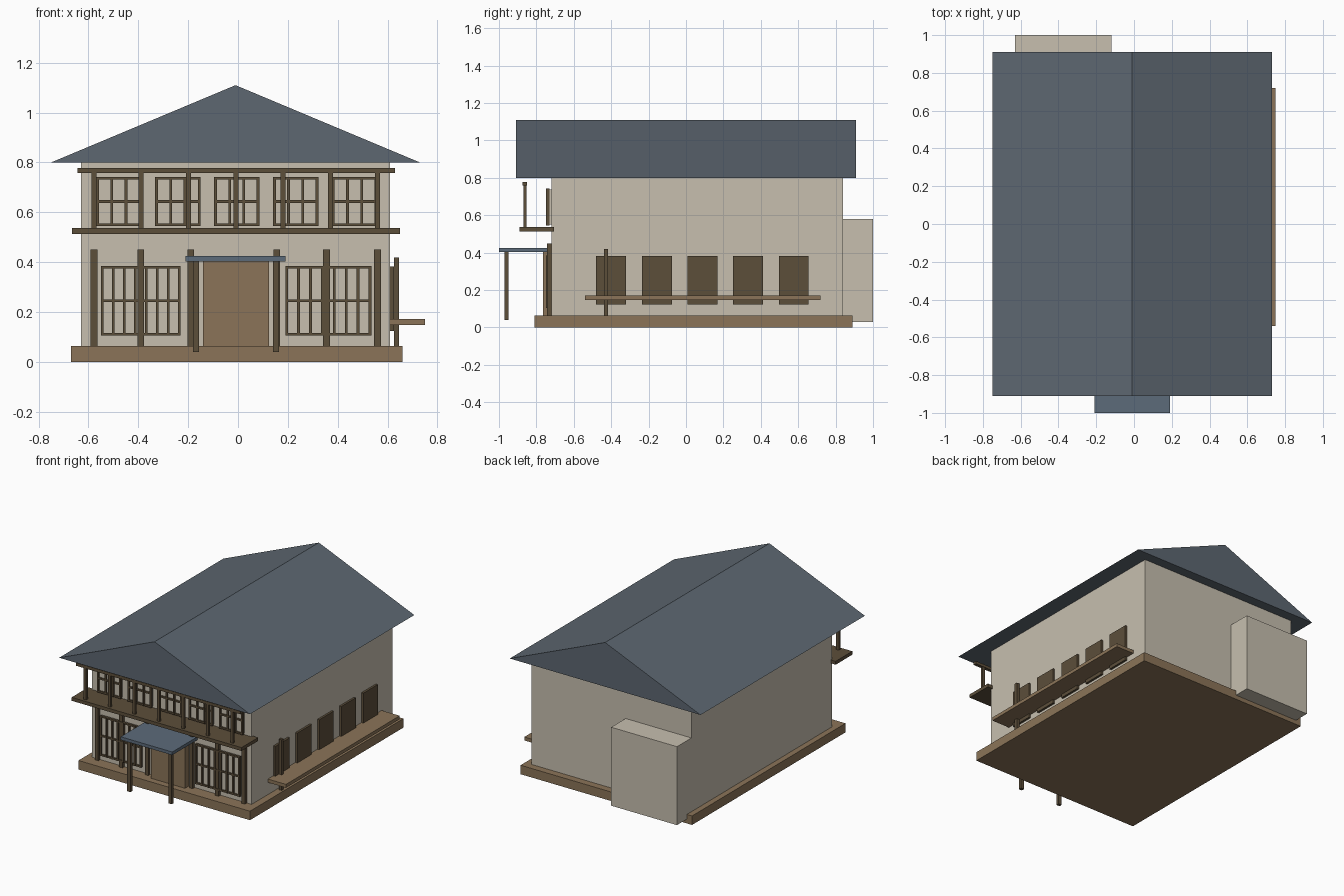
import bpy

if "Cube" in bpy.data.objects:
    bpy.data.objects.remove(bpy.data.objects["Cube"])


def material(name, rgb):
    # sRGB 0-255 to linear
    lin = [((c / 255 + 0.055) / 1.055) ** 2.4 for c in rgb]
    m = bpy.data.materials.new(name)
    m.diffuse_color = (*lin, 1)
    m.use_nodes = True
    m.node_tree.nodes["Principled BSDF"].inputs["Base Color"].default_value = m.diffuse_color
    return m


PLASTER = material("cream plaster", (199, 191, 175))
SLATE = material("slate roof", (93, 103, 113))
CANOPY = material("blue slate", (92, 107, 122))
WOOD = material("light wood", (139, 116, 88))
DARK = material("dark timber", (92, 78, 58))


def mesh_object(name, verts, faces, mat):
    me = bpy.data.meshes.new(name)
    me.from_pydata(verts, [], faces)
    me.materials.append(mat)
    ob = bpy.data.objects.new(name, me)
    bpy.context.collection.objects.link(ob)
    return ob


def boxes(name, mat, spans):
    """One object from boxes given as ((x0, x1), (y0, y1), (z0, z1))."""
    verts, faces = [], []
    for xs, ys, zs in spans:
        n = len(verts)
        verts += [(x, y, z) for z in zs for x, y in
                  ((xs[0], ys[0]), (xs[1], ys[0]), (xs[1], ys[1]), (xs[0], ys[1]))]
        faces += [[n + 3, n + 2, n + 1, n], [n + 4, n + 5, n + 6, n + 7]]
        faces += [[n + i, n + (i + 1) % 4, n + (i + 1) % 4 + 4, n + i + 4] for i in range(4)]
    return boxes_finish(name, verts, faces, mat)


def boxes_finish(name, verts, faces, mat):
    return mesh_object(name, verts, faces, mat)


def around(c, w):
    return (c - w / 2, c + w / 2)


def window(name, x0, x1, z0, z1, columns):
    """Pane on the front wall with a timber frame, uprights and a middle bar."""
    boxes(name + "_pane", PLASTER, [((x0 + .005, x1 - .005), (-.735, -.715), (z0 + .005, z1 - .005))])
    t = 0.011
    ys = (-.748, -.73)
    inner0, inner1 = x0 + t / 2, x1 - t / 2
    bars = [(around(inner0 + (inner1 - inner0) * i / columns, t), ys, (z0, z1))
            for i in range(columns + 1)]
    bars += [((x0, x1), (-.746, -.731), around(z, t))
             for z in (z0 + t / 2, (z0 + z1) / 2, z1 - t / 2)]
    boxes(name + "_frame", DARK, bars)


# Main masses
boxes("foundation", WOOD, [((-.67, .66), (-.81, .89), (0, .063))])
boxes("walls", PLASTER, [((-.63, .61), (-.72, .84), (.06, .805))])
boxes("rear_annex", PLASTER, [((-.63, -.12), (.83, 1.0), (.03, .58))])

# Gable roof prism
mesh_object("roof",
            [(x, y, z) for y in (-.91, .91) for x, z in ((-.75, .80), (.73, .80), (-.01, 1.11))],
            [(0, 1, 2), (5, 4, 3), (0, 3, 4, 1), (1, 4, 5, 2), (2, 5, 3, 0)], SLATE)

# Front door and porch
boxes("front_door", WOOD, [((-.14, .125), (-.765, -.715), (.06, .405))])
boxes("porch_canopy", CANOPY, [((-.21, .19), (-1.0, -.715), (.403, .425))])
boxes("porch_posts", DARK, [(around(x, .025), (-.97, -.948), (.04, .405)) for x in (-.168, .152)])

# Ground floor timber posts
boxes("facade_posts", DARK, [(around(x, .027), (-.742, -.715), (.06, .45))
                             for x in (-.578, -.39, -.19, .155, .355, .56)])

# Balcony
boxes("balcony_deck", DARK, [((-.667, .65), (-.89, -.705), (.513, .537))])
boxes("balcony_rail", DARK, [((-.645, .63), (-.873, -.85), (.758, .778))])
boxes("balcony_posts", DARK, [(around(-.578 + .1897 * i, .02), (-.87, -.853), (.53, .765))
                              for i in range(7)])

# Front windows
for i in range(5):
    x = -.478 + .2365 * i
    window(f"upper_window_{i + 1}", x - .091, x + .091, .545, .742, 3)
window("lower_window_left", -.55, -.23, .105, .385, 7)
window("lower_window_right", .19, .535, .105, .385, 7)

# Right side shutters, ledge and post
boxes("side_shutters", DARK, [((.60, .625), around(-.4 + .244 * i, .16), (.123, .382))
                              for i in range(5)])
boxes("side_ledge", WOOD, [((.605, .75), (-.54, .72), (.148, .172))])
boxes("side_post", DARK, [((.625, .646), around(-.428, .022), (.06, .418))])
